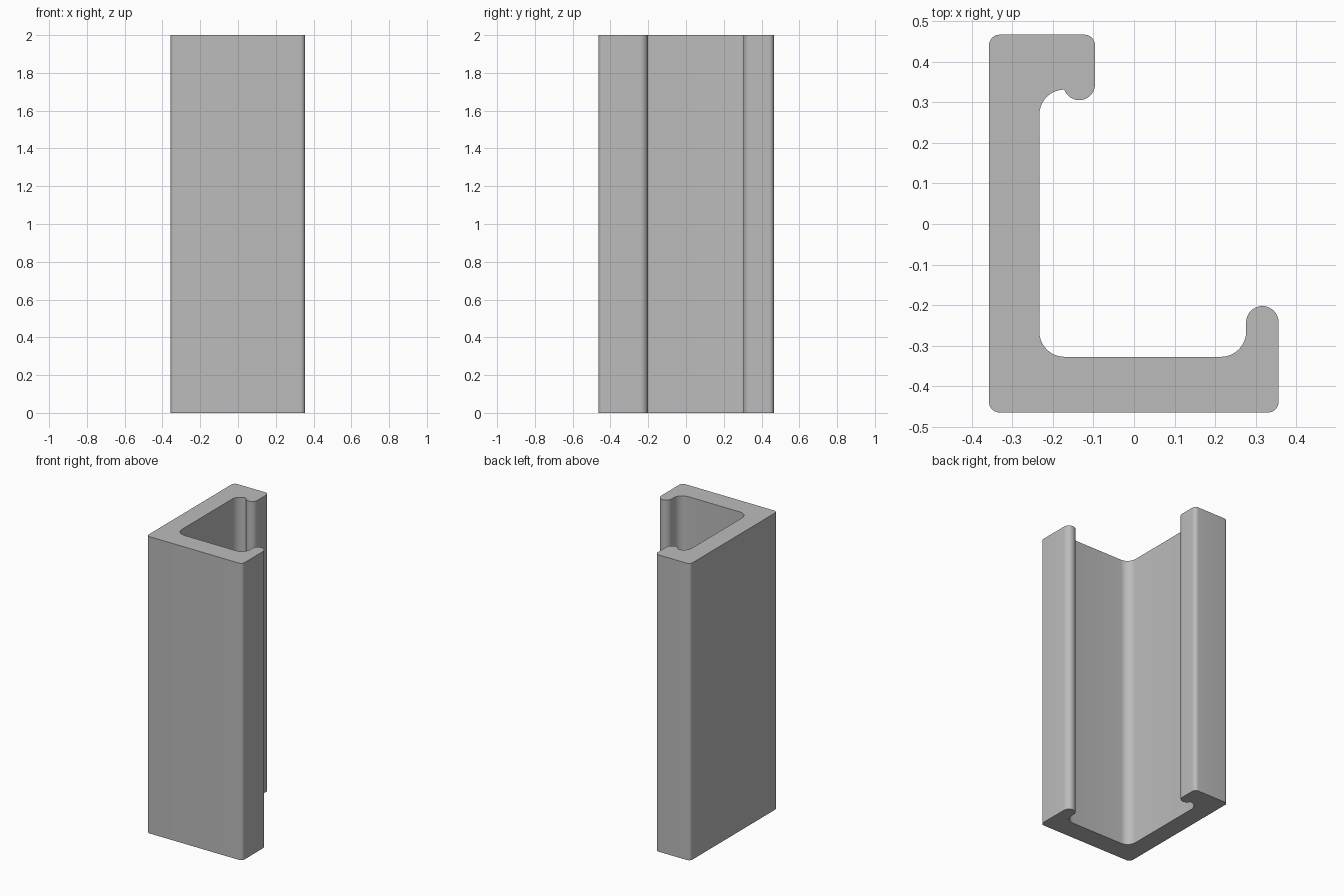
import bpy
import bmesh
from math import radians, cos, sin
from mathutils import Vector

default = bpy.data.objects.get("Cube")
if default:
    bpy.data.objects.remove(default, do_unlink=True)

HEIGHT = 2.0
STEPS = 10


def arc(center, radius, start, end, steps=STEPS):
    """Points along an arc, angles in degrees."""
    angles = [radians(start + (end - start) * i / steps) for i in range(steps + 1)]
    return [Vector((center[0] + radius * cos(a), center[1] + radius * sin(a))) for a in angles]


def fillet(x, y, radius, side_x, side_y, start, turn=90):
    """Round a square corner; side_x and side_y point toward the arc centre."""
    return arc((x + side_x * radius, y + side_y * radius), radius, start, start + turn)


# Channel cross-section: base flange, curled lip, web, top flange with bead
left, right, front, back = -0.357, 0.356, -0.464, 0.466
profile = (
    fillet(left, front, 0.026, 1, 1, 180)
    + fillet(right, front, 0.026, -1, 1, 270)
    + arc((right - 0.04, -0.242), 0.04, 0, 180, 2 * STEPS)
    + fillet(right - 0.08, -0.327, 0.062, -1, 1, 0, -90)
    + fillet(-0.233, -0.327, 0.062, 1, 1, 270, -90)
    + fillet(-0.233, 0.331, 0.062, 1, -1, 180, -90)
    + arc((-0.135, 0.344), 0.039, 200, 360, 2 * STEPS)
    + fillet(-0.096, back, 0.026, -1, -1, 0)
    + fillet(left, back, 0.026, 1, -1, 90)
)

# Extrude the section upward
bm = bmesh.new()
base = bm.faces.new([bm.verts.new((p.x, p.y, 0)) for p in profile])
grown = bmesh.ops.extrude_face_region(bm, geom=[base], use_keep_orig=True)
top_verts = [g for g in grown["geom"] if isinstance(g, bmesh.types.BMVert)]
bmesh.ops.translate(bm, verts=top_verts, vec=(0, 0, HEIGHT))
bmesh.ops.recalc_face_normals(bm, faces=bm.faces)
mesh = bpy.data.meshes.new("channel_rail")
bm.to_mesh(mesh)
bm.free()

rail = bpy.data.objects.new("channel_rail", mesh)
bpy.context.collection.objects.link(rail)

# Plain grey material
grey = bpy.data.materials.new("plain_grey")
grey.use_nodes = True
colour = (0.5, 0.5, 0.5, 1)
grey.diffuse_color = colour
grey.node_tree.nodes["Principled BSDF"].inputs["Base Color"].default_value = colour
mesh.materials.append(grey)

# Smooth fillets, crisp ends
bpy.ops.object.select_all(action="DESELECT")
rail.select_set(True)
bpy.context.view_layer.objects.active = rail
bpy.ops.object.shade_smooth_by_angle(angle=radians(30))
